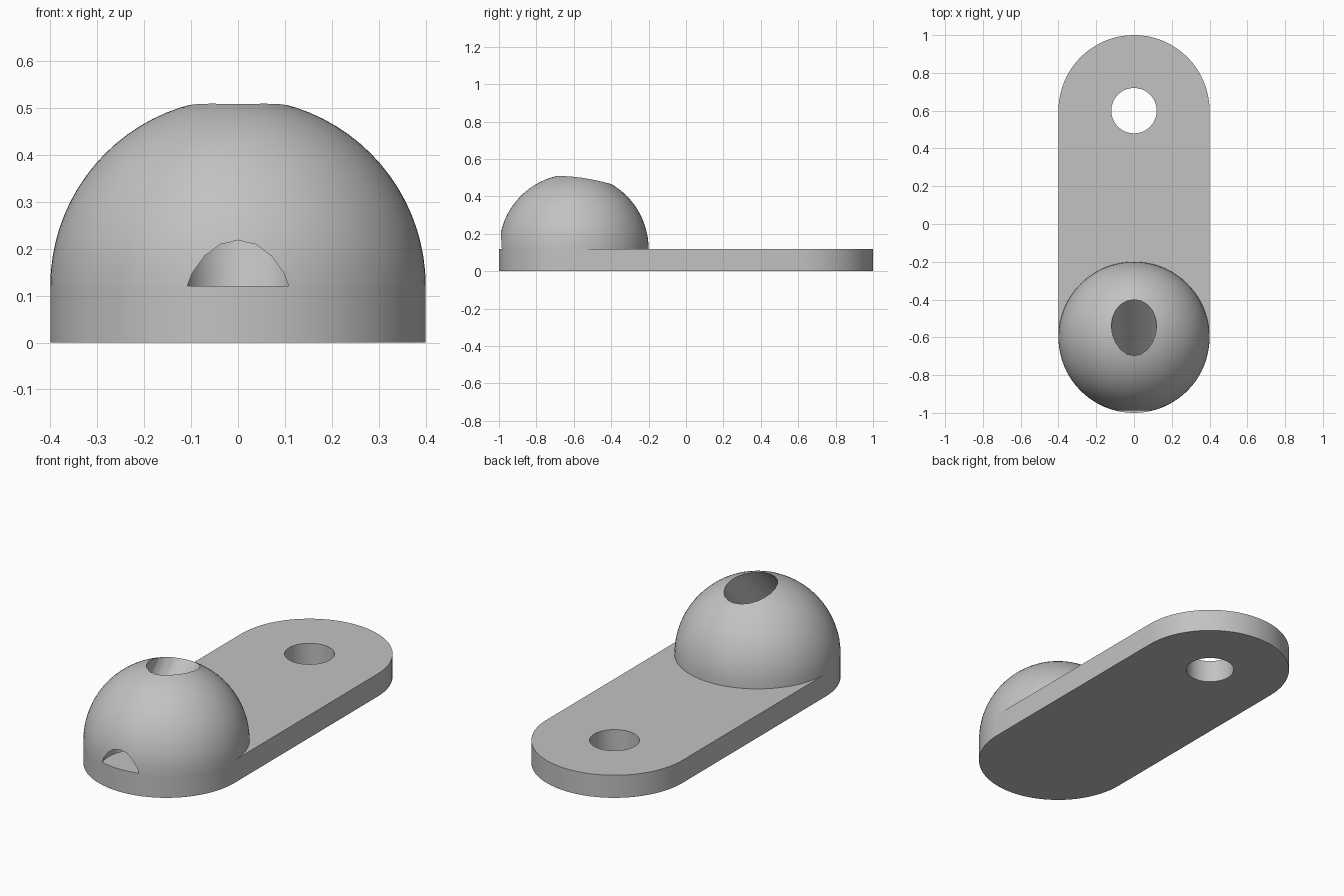
import bpy, bmesh, math
from mathutils import Matrix, Vector

cube = bpy.data.objects.get("Cube")
if cube:
    bpy.data.objects.remove(cube, do_unlink=True)

THICK, RADIUS, END, BORE = 0.12, 0.4, 0.6, 0.12

grey = bpy.data.materials.new("light_grey")
grey.use_nodes = True
grey.diffuse_color = (0.54, 0.54, 0.54, 1)
grey.node_tree.nodes["Principled BSDF"].inputs["Base Color"].default_value = (0.54, 0.54, 0.54, 1)


def add_object(name, bm):
    bmesh.ops.recalc_face_normals(bm, faces=bm.faces)
    mesh = bpy.data.meshes.new(name)
    bm.to_mesh(mesh)
    bm.free()
    mesh.materials.append(grey)
    obj = bpy.data.objects.new(name, mesh)
    bpy.context.collection.objects.link(obj)
    return obj


def add_cylinder(name, radius, length, matrix, segments):
    bm = bmesh.new()
    bmesh.ops.create_cone(bm, cap_ends=True, segments=segments, radius1=radius,
                          radius2=radius, depth=length, matrix=matrix)
    return add_object(name, bm)


def drill(target, cutter):
    # cut the bore, apply it, then remove the cutter
    mod = target.modifiers.new("bore", 'BOOLEAN')
    mod.operation, mod.solver, mod.object = 'DIFFERENCE', 'EXACT', cutter
    bpy.context.view_layer.objects.active = target
    bpy.ops.object.modifier_apply(modifier=mod.name)
    bpy.data.objects.remove(cutter, do_unlink=True)


def smooth(obj):
    bpy.ops.object.select_all(action='DESELECT')
    obj.select_set(True)
    bpy.context.view_layer.objects.active = obj
    bpy.ops.object.shade_smooth_by_angle(angle=math.radians(30))


# Base plate: stadium outline, extruded up
bm = bmesh.new()
STEPS = 40
outline = []
for side in (1, -1):
    for i in range(STEPS + 1):
        a = math.pi * i / STEPS
        outline.append(bm.verts.new((side * RADIUS * math.cos(a),
                                     side * (END + RADIUS * math.sin(a)), 0)))
face = bm.faces.new(outline)
top = bmesh.ops.extrude_face_region(bm, geom=[face])["geom"]
bmesh.ops.translate(bm, vec=(0, 0, THICK),
                    verts=[v for v in top if isinstance(v, bmesh.types.BMVert)])
plate = add_object("base_plate", bm)

# Vertical mounting hole at the back end
drill(plate, add_cylinder("hole_cutter", BORE, 1, Matrix.Translation((0, END, 0)), 64))
smooth(plate)

# Dome: upper half of a ball resting on the front end of the plate
bm = bmesh.new()
bmesh.ops.create_uvsphere(bm, u_segments=80, v_segments=40, radius=RADIUS,
                          matrix=Matrix.Translation((0, -END, THICK)))
cut = bmesh.ops.bisect_plane(bm, geom=bm.verts[:] + bm.edges[:] + bm.faces[:], dist=1e-5,
                             plane_co=(0, 0, THICK), plane_no=(0, 0, 1), clear_inner=True)
bmesh.ops.holes_fill(bm, edges=[e for e in bm.edges if e.is_boundary])
dome = add_object("dome", bm)

# Slanted bore, running from the crown down to the front foot of the dome
slant = Matrix.Translation((0, -0.916, THICK)) @ Matrix.Rotation(math.radians(-45), 4, 'X')
drill(dome, add_cylinder("bore_cutter", BORE, 3, slant, 20))

# Open the underside, which sits on the plate
bm = bmesh.new()
bm.from_mesh(dome.data)
under = [f for f in bm.faces if all(abs(v.co.z - THICK) < 1e-4 for v in f.verts)]
bmesh.ops.delete(bm, geom=under, context='FACES')
bm.to_mesh(dome.data)
bm.free()
smooth(dome)
